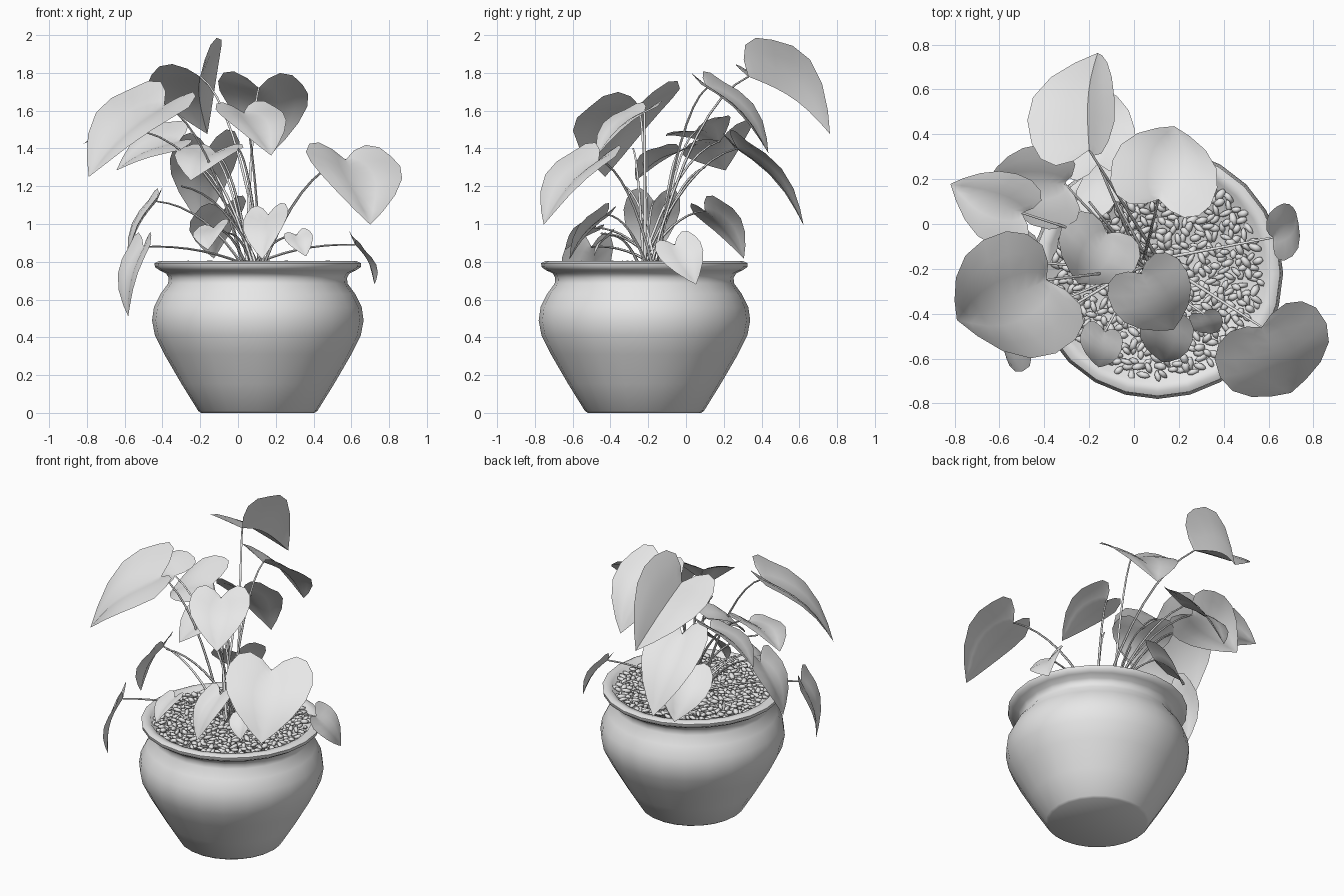
import bpy, bmesh, math, random
from mathutils import Vector, Matrix

if "Cube" in bpy.data.objects:
    bpy.data.objects.remove(bpy.data.objects["Cube"])

random.seed(4)
CX, CY = 0.105, -0.22          # pot axis

grey = bpy.data.materials.new("plain_grey")
grey.diffuse_color = (0.8, 0.8, 0.8, 1)
grey.use_nodes = True
grey.node_tree.nodes["Principled BSDF"].inputs["Base Color"].default_value = grey.diffuse_color


def smooth(ob, angle):
    bpy.ops.object.select_all(action='DESELECT')
    ob.select_set(True)
    bpy.context.view_layer.objects.active = ob
    bpy.ops.object.shade_smooth_by_angle(angle=math.radians(angle))


def finish(name, bm, angle=60):
    me = bpy.data.meshes.new(name)
    bm.to_mesh(me)
    bm.free()
    me.materials.append(grey)
    ob = bpy.data.objects.new(name, me)
    bpy.context.collection.objects.link(ob)
    smooth(ob, angle)


def lathe(name, profile, sides=24):
    bm = bmesh.new()
    rings = []
    for r, z in profile:
        rings.append([bm.verts.new((CX + r * math.cos(2 * math.pi * i / sides),
                                    CY + r * math.sin(2 * math.pi * i / sides), z))
                      for i in range(sides)])
    for a, b in zip(rings, rings[1:]):
        for i in range(sides):
            j = (i + 1) % sides
            bm.faces.new((a[i], a[j], b[j], b[i]))
    bm.faces.new(rings[0][::-1])
    bm.faces.new(rings[-1])
    finish(name, bm, 65)


# Pot with flared rim; the last ring closes as the soil bed
lathe("pot", [(0.30, 0), (0.315, 0.01), (0.405, 0.155), (0.495, 0.31), (0.545, 0.41),
              (0.56, 0.49), (0.55, 0.56), (0.515, 0.63), (0.475, 0.685), (0.472, 0.715),
              (0.485, 0.738), (0.52, 0.755), (0.545, 0.772), (0.547, 0.792),
              (0.525, 0.803), (0.49, 0.798), (0.475, 0.77)])

# Pebbles laid in a sunflower spread with jitter
bm = bmesh.new()
COUNT = 520
for i in range(COUNT):
    r = 0.465 * math.sqrt((i + 0.5) / COUNT)
    t = i * 2.39996
    pos = Vector((CX + r * math.cos(t) + random.uniform(-0.012, 0.012),
                  CY + r * math.sin(t) + random.uniform(-0.012, 0.012),
                  random.uniform(0.772, 0.792)))
    m = (Matrix.Translation(pos)
         @ Matrix.Rotation(random.uniform(0, 6.28), 4, 'Z')
         @ Matrix.Rotation(random.uniform(-0.4, 0.4), 4, 'Y')
         @ Matrix.Diagonal((random.uniform(0.025, 0.038), random.uniform(0.013, 0.02),
                            random.uniform(0.010, 0.016), 1)))
    bmesh.ops.create_icosphere(bm, subdivisions=1, radius=1, matrix=m)
finish("pebbles", bm, 80)

# Heart half outline: (along the midrib, across)
HEART = [(0, 0), (-0.13, 0.25), (-0.2, 0.55), (-0.15, 0.82), (0.0, 1.0),
         (0.2, 1.05), (0.42, 0.95), (0.65, 0.68), (0.85, 0.33), (1, 0)]


def leaf(name, notch, heading, droop, roll, length, width=0.48, cup=0.17):
    """Cupped heart sheet: x along the midrib, y across, z up, then posed at the notch."""
    half = width * length
    pose = (Matrix.Translation(notch)
            @ Matrix.Rotation(math.radians(heading), 4, 'Z')
            @ Matrix.Rotation(math.radians(droop), 4, 'Y')
            @ Matrix.Rotation(math.radians(roll), 4, 'X'))
    bm = bmesh.new()
    rows = []
    for k, (a, c) in enumerate(HEART):
        v = (k / (len(HEART) - 1)) ** 1.5
        row = []
        for i in range(-3, 4):
            u = i / 3
            x = v + (a - v) * abs(u)
            z = (0.09 * length * math.sin(math.pi * max(x, 0))
                 + half * c * (cup * abs(u) + 0.05 * math.sin(math.pi * abs(u))))
            row.append(bm.verts.new(pose @ Vector((x * length, u * c * half, z))))
        rows.append(row)
    for a, b in zip(rows, rows[1:]):
        for i in range(6):
            bm.faces.new((a[i], b[i], b[i + 1], a[i + 1]))
    bmesh.ops.remove_doubles(bm, verts=bm.verts, dist=0.0005)
    finish(name, bm, 60)


# name: notch position, heading, droop, roll (degrees), length, optional width and cup
LEAVES = {
    "leaf_top_back": ((-.2, .33, 1.78), 85, 35, -32, .53, .4, .7),
    "leaf_upper_right": ((.11, .11, 1.72), 78, 46, 3, .48),
    "leaf_back_left": ((-.31, .18, 1.44), 175, 25, -25, .37, .53),
    "leaf_far_left": ((-.5, .05, 1.49), 158, 11, -18, .35),
    "leaf_front_left": ((-.39, -.25, 1.63), 204, 41, -13, .58, .5),
    "leaf_middle": ((.03, -.22, 1.59), 300, 38, 3, .37),
    "leaf_inner": ((-.12, -.04, 1.38), 240, 30, 0, .3, .6),
    "leaf_back_low": ((-.16, .27, 1.4), 95, 49, -8, .54, .33),
    "leaf_front_right": ((.57, -.46, 1.34), 294, 47, -4, .47, .54),
    "leaf_rim_right": ((.62, -.06, .89), 48, 54, 35, .26, .45),
    "leaf_back_rim": ((-.08, .1, 1.07), 103, 50, -20, .33),
    "leaf_hanging_left": ((-.5, -.50, .88), 208, 76, 4, .38, .36),
    "leaf_low_left": ((-.43, -.17, 1.12), 190, 65, 2, .36, .4),
    "leaf_front_low": ((.16, -.42, 1.05), 261, 50, 10, .31, .38),
    "leaf_front_small": ((-.13, -.48, .98), 260, 36, 18, .2),
    "leaf_right_small": ((.31, -.40, .94), 300, 48, 20, .15),
}
for name, spec in LEAVES.items():
    leaf(name, *spec)

# Stems: arching tubes from the crown to each leaf notch, plus a few bare shoots
ends = [spec[0] for spec in LEAVES.values()]
ends += [(-.3, -.33, 1.2), (-.2, .1, 1.3), (.0, -.28, 1.4), (-.05, -.45, .95)]
cu = bpy.data.curves.new("stems", 'CURVE')
cu.dimensions = '3D'
cu.bevel_depth = 0.0075
cu.bevel_resolution = 1
for i, e in enumerate(ends):
    e = Vector(e)
    ang = i * 2.4
    base = Vector((0.08 + 0.05 * math.cos(ang), -0.19 + 0.05 * math.sin(ang), 0.76))
    d = e - base
    ctrl = base + Vector((d.x * 0.45, d.y * 0.45, d.z * 0.85 + 0.03))
    sp = cu.splines.new('POLY')
    sp.points.add(8)
    for k, pt in enumerate(sp.points):
        s = k / 8
        p = base * (1 - s) ** 2 + ctrl * 2 * s * (1 - s) + e * s * s
        pt.co = (*p, 1)
        pt.radius = 1.1 - 0.45 * s
stems = bpy.data.objects.new("stems", cu)
bpy.context.collection.objects.link(stems)
bpy.ops.object.select_all(action='DESELECT')
stems.select_set(True)
bpy.context.view_layer.objects.active = stems
bpy.ops.object.convert(target='MESH')
stems = bpy.context.view_layer.objects.active
stems.data.materials.clear()
stems.data.materials.append(grey)
smooth(stems, 60)
